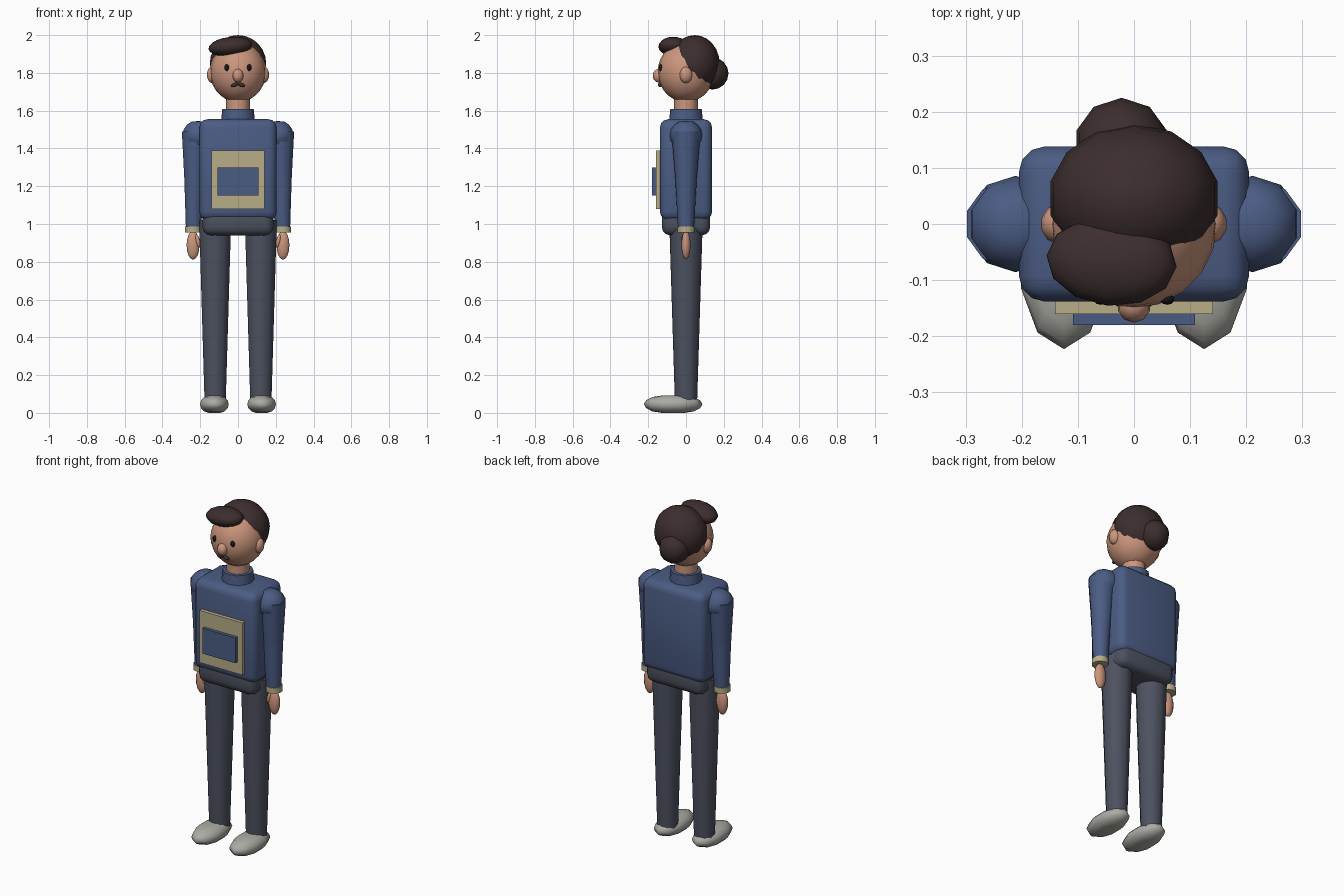
import bpy, bmesh, math
from mathutils import Matrix, Euler

if "Cube" in bpy.data.objects:
    bpy.data.objects.remove(bpy.data.objects["Cube"])


def material(name, rgb):
    m = bpy.data.materials.new(name)
    m.use_nodes = True
    m.diffuse_color = (*rgb, 1)
    bsdf = next(n for n in m.node_tree.nodes if n.type == 'BSDF_PRINCIPLED')
    bsdf.inputs["Base Color"].default_value = (*rgb, 1)
    return m


blue = material("sweater blue", (0.07, 0.107, 0.23))
tan = material("trim tan", (0.48, 0.42, 0.245))
skin = material("skin", (0.6, 0.305, 0.205))
brown = material("hair brown", (0.046, 0.027, 0.027))
grey = material("trouser grey", (0.073, 0.083, 0.115))
pale = material("shoe grey", (0.41, 0.41, 0.375))
black = material("eye black", (0.01, 0.009, 0.009))


def finish(bm, name, mat, angle):
    me = bpy.data.meshes.new(name)
    bm.to_mesh(me)
    bm.free()
    me.materials.append(mat)
    me.shade_smooth()
    me.set_sharp_from_angle(angle=math.radians(angle))
    ob = bpy.data.objects.new(name, me)
    bpy.context.collection.objects.link(ob)
    return ob


def ball(name, mat, loc, radii, seg=10, rings=8, tilt=(0, 0, 0), flat=None):
    """Ellipsoid, optionally flattened above and below at +-flat."""
    bm = bmesh.new()
    bmesh.ops.create_uvsphere(bm, u_segments=seg, v_segments=rings, radius=1)
    for v in bm.verts:
        v.co = [c * r for c, r in zip(v.co, radii)]
        if flat:
            v.co.z = max(-flat, min(flat, v.co.z))
    rot = Euler([math.radians(t) for t in tilt]).to_matrix().to_4x4()
    bm.transform(Matrix.Translation(loc) @ rot)
    return finish(bm, name, mat, 60)


def tube(name, mat, low, high, r_low, r_high, seg=10):
    """Tapered limb between two points, with level ends."""
    bm = bmesh.new()
    bmesh.ops.create_cone(bm, cap_ends=True, segments=seg, radius1=r_low,
                          radius2=r_high, depth=2)
    for v in bm.verts:
        end = low if v.co.z < 0 else high
        v.co = (v.co.x + end[0], v.co.y + end[1], end[2])
    return finish(bm, name, mat, 50)


def box(name, mat, low, high, bevel=0):
    bm = bmesh.new()
    bmesh.ops.create_cube(bm, size=1)
    for v in bm.verts:
        v.co = [a + (b - a) * (c + 0.5) for a, b, c in zip(low, high, v.co)]
    if bevel:
        bmesh.ops.bevel(bm, geom=bm.edges[:], offset=bevel, segments=3,
                        profile=0.5, affect='EDGES')
    return finish(bm, name, mat, 40)


# Torso, pelvis, chest panel and pocket
box("torso", blue, (-.205, -.138, 1.02), (.205, .138, 1.555), .045)
box("pelvis", grey, (-.188, -.128, .94), (.188, .128, 1.09), .045)
box("chest_panel", tan, (-.141, -.16, 1.08), (.141, -.12, 1.39))
box("front_pocket", blue, (-.109, -.18, 1.15), (.109, -.15, 1.3))

# Neck and collar
tube("collar", blue, (0, 0, 1.54), (0, 0, 1.61), .09, .083, 12)
tube("neck", skin, (0, 0, 1.55), (0, 0, 1.7), .063, .063, 12)

# Head and hair
ball("head", skin, (0, 0, 1.805), (.148, .15, .16), 20, 14)
ball("nose", skin, (0, -.145, 1.785), (.03, .031, .036))
ball("hair_back", brown, (0, .046, 1.85), (.153, .132, .15), 14, 12)
ball("hair_fringe", brown, (-.04, -.066, 1.939), (.117, .08, .051), 12, 10, (0, -6, -5))
ball("hair_bun", brown, (-.022, .14, 1.797), (.085, .085, .085))

# Paired parts
for side, s in (("left", 1), ("right", -1)):
    ball(side + "_ear", skin, (s * .137, 0, 1.79), (.029, .035, .044))
    ball(side + "_eye", black, (s * .059, -.134, 1.828), (.013, .01, .018))
    ball(side + "_moustache", brown, (s * .018, -.137, 1.737),
         (.022, .012, .01), tilt=(0, s * 20, 0))

    # Arm
    ball(side + "_shoulder", blue, (s * .211, 0, 1.47), (.087, .086, .08), flat=.074)
    tube(side + "_upper_arm", blue, (s * .23, 0, 1.24), (s * .224, 0, 1.49), .057, .077)
    tube(side + "_forearm", blue, (s * .236, 0, .975), (s * .23, 0, 1.24), .042, .057)
    tube(side + "_cuff", tan, (s * .238, 0, .955), (s * .238, 0, .988), .046, .046)
    ball(side + "_hand", skin, (s * .238, 0, .888), (.036, .024, .077))
    ball(side + "_thumb", skin, (s * .213, -.012, .91), (.012, .013, .035),
         tilt=(0, s * 12, 0))

    # Leg and shoe
    tube(side + "_leg", grey, (s * .121, 0, .06), (s * .121, 0, 1.02), .059, .089)
    ball(side + "_shoe", pale, (s * .125, -.068, .046), (.08, .155, .054), flat=.046)
